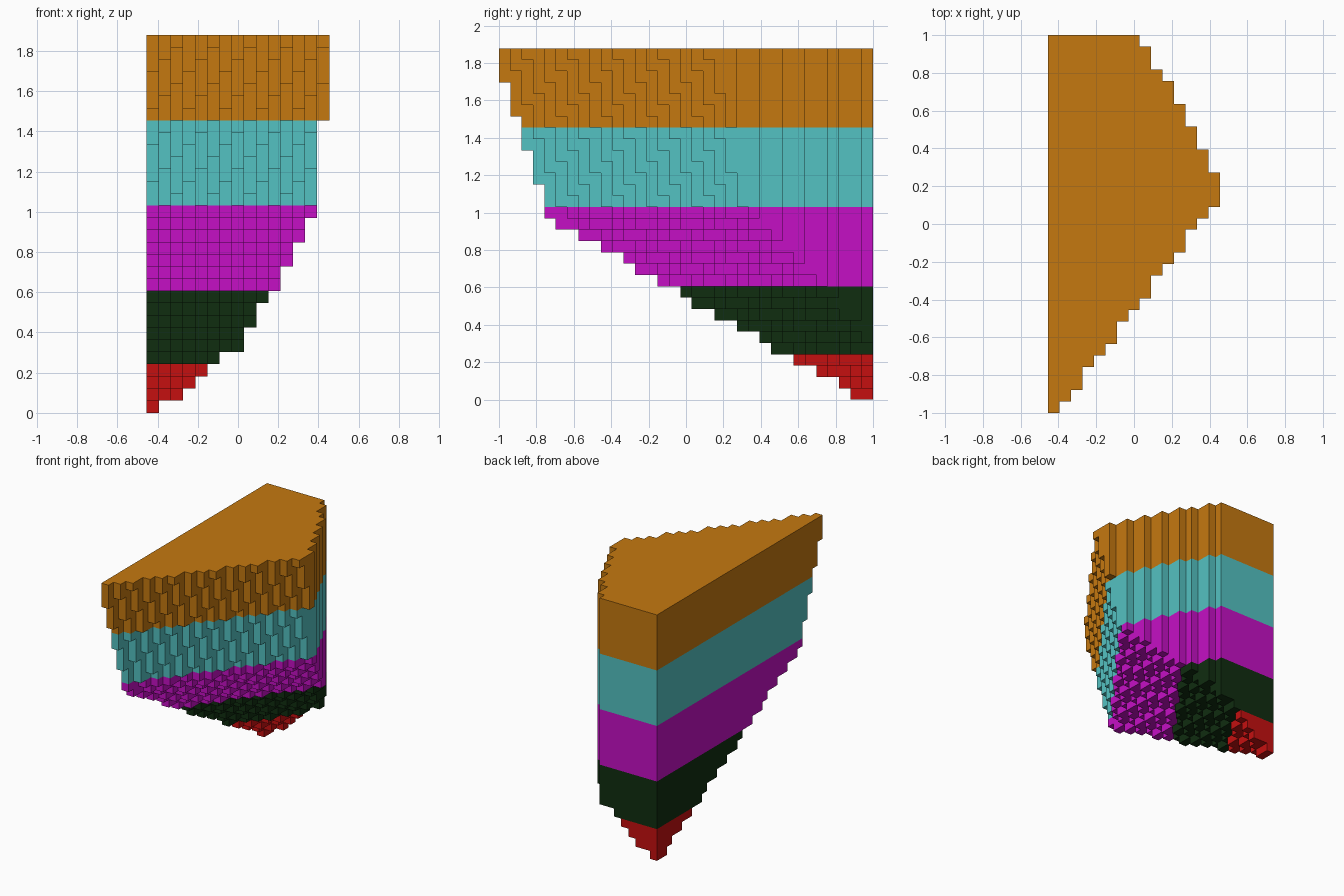
import bpy, bmesh
from mathutils import Vector

cube = bpy.data.objects.get("Cube")
if cube:
    bpy.data.objects.remove(cube, do_unlink=True)

NX, NY, NZ = 15, 33, 31          # block counts
S = 2 / NY                       # block size

# Horizontal bands: name, first layer, end layer, linear colour
BANDS = [
    ("red_tip", 0, 4, (0.56, 0.005, 0.005)),
    ("dark_green_band", 4, 10, (0.005, 0.026, 0.005)),
    ("magenta_band", 10, 17, (0.56, 0.005, 0.56)),
    ("cyan_band", 17, 24, (0.088, 0.54, 0.54)),
    ("orange_top", 24, 31, (0.56, 0.19, 0.005)),
]


def solid(i, j, k):
    """Blocks inside the box, cut by three slanted planes."""
    if not (0 <= i < NX and 0 <= j < NY and 0 <= k < NZ):
        return False
    back_right = i + 1 <= 26.45 - 0.55 * j                 # vertical side
    steep_front = j - 4 * i / 3 + k / 3 >= 9.2             # upper front
    shallow_under = j + 1.72 * k - 1.38 * i >= 30.74       # underside
    return back_right and steep_front and shallow_under


# Outward direction and the four corners of each block side
SIDES = []
for axis in range(3):
    u, v = (axis + 1) % 3, (axis + 2) % 3
    for sign in (0, 1):
        corners = []
        for a, b in ((0, 0), (1, 0), (1, 1), (0, 1)):
            c = [0, 0, 0]
            c[axis], c[u], c[v] = sign, a, b
            corners.append(tuple(c))
        if not sign:
            corners.reverse()
        d = [0, 0, 0]
        d[axis] = 1 if sign else -1
        SIDES.append((tuple(d), corners))


def build_band(name, k0, k1, colour):
    bm = bmesh.new()
    corner_verts = {}

    def vert(p):
        if p not in corner_verts:
            corner_verts[p] = bm.verts.new(
                Vector((p[0] - NX / 2, p[1] - NY / 2, p[2])) * S)
        return corner_verts[p]

    # Exposed block sides only
    for k in range(k0, k1):
        for j in range(NY):
            for i in range(NX):
                if not solid(i, j, k):
                    continue
                for d, corners in SIDES:
                    if not solid(i + d[0], j + d[1], k + d[2]):
                        bm.faces.new([vert((i + c[0], j + c[1], k + c[2]))
                                      for c in corners])
    # Merge coplanar squares into larger flat faces
    bmesh.ops.dissolve_limit(bm, angle_limit=0.01, verts=bm.verts[:],
                             edges=bm.edges[:])
    bmesh.ops.triangulate(bm, faces=[f for f in bm.faces if len(f.verts) > 4])

    mesh = bpy.data.meshes.new(name)
    bm.to_mesh(mesh)
    bm.free()

    mat = bpy.data.materials.new(name.split("_band")[0].replace("_", " "))
    mat.use_nodes = True
    rgba = (*colour, 1)
    mat.diffuse_color = rgba
    mat.node_tree.nodes["Principled BSDF"].inputs["Base Color"].default_value = rgba
    mesh.materials.append(mat)
    bpy.context.collection.objects.link(bpy.data.objects.new(name, mesh))


for band in BANDS:
    build_band(*band)
